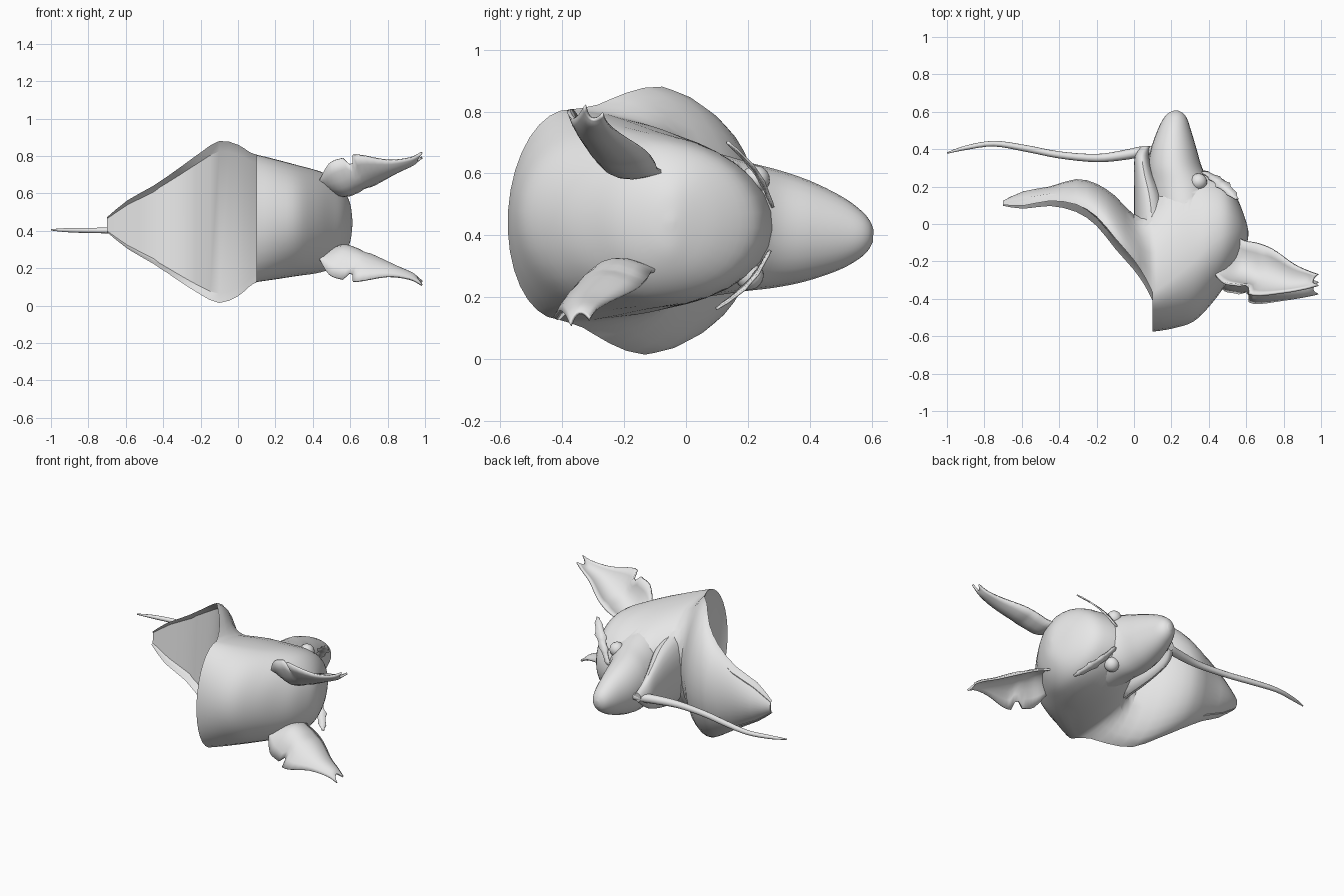
import bpy, bmesh, math
from mathutils import Vector

if "Cube" in bpy.data.objects:
    bpy.data.objects.remove(bpy.data.objects["Cube"])

skin = bpy.data.materials.new("pale_grey")
skin.diffuse_color = (0.8, 0.8, 0.8, 1)
skin.use_nodes = True
skin.node_tree.nodes["Principled BSDF"].inputs["Base Color"].default_value = skin.diffuse_color


def place(x, y, w):
    # w is the sideways offset from the head's slightly tilted symmetry plane
    return Vector((x, y + 0.065 * w, 0.44 - 0.07 * y + w))


def interp(rows, t):
    # smooth interpolation through a list of rows
    i = min(int(t), len(rows) - 2)
    f = t - i
    a, b, c, d = (rows[max(0, min(len(rows) - 1, i + k))] for k in (-1, 0, 1, 2))
    return [0.5 * (2 * q + (r - p) * f + (2 * p - 5 * q + 4 * r - s) * f * f
                   + (3 * q - p - 3 * r + s) * f ** 3) for p, q, r, s in zip(a, b, c, d)]


def smooth(ob, angle):
    bpy.ops.object.select_all(action='DESELECT')
    ob.select_set(True)
    bpy.context.view_layer.objects.active = ob
    bpy.ops.object.shade_smooth_by_angle(angle=math.radians(angle))


def finish(name, bm, angle=40, solid=0):
    bmesh.ops.remove_doubles(bm, verts=bm.verts, dist=0.0005)
    bmesh.ops.recalc_face_normals(bm, faces=bm.faces)
    me = bpy.data.meshes.new(name)
    bm.to_mesh(me)
    bm.free()
    ob = bpy.data.objects.new(name, me)
    bpy.context.collection.objects.link(ob)
    me.materials.append(skin)
    if solid:
        m = ob.modifiers.new("thickness", 'SOLIDIFY')
        m.thickness = solid
        m.offset = 0
    smooth(ob, angle)
    return ob


def skin_rows(bm, rings, closed=False, caps=False):
    vs = [[bm.verts.new(p) for p in r] for r in rings]
    n = len(vs[0])
    for a, b in zip(vs, vs[1:]):
        for j in range(n if closed else n - 1):
            k = (j + 1) % n
            bm.faces.new((a[j], a[k], b[k], b[j]))
    if caps:
        bm.faces.new(vs[0])
        bm.faces.new(vs[-1])
    return vs


# Skull: x, back y, widest y, front y, half width
skull = [(0.10, -0.575, -0.39, 0.17, 0.34), (0.20, -0.56, -0.32, 0.26, 0.32),
         (0.32, -0.52, -0.22, 0.285, 0.295), (0.42, -0.42, -0.12, 0.265, 0.275),
         (0.50, -0.31, -0.07, 0.22, 0.245), (0.56, -0.22, -0.05, 0.12, 0.185),
         (0.60, -0.12, -0.05, 0.01, 0.10), (0.612, -0.06, -0.05, -0.04, 0.01)]
# Neck flap: x, rim y, front y, half width
flap = [(-0.70, 0.10, 0.125, 0.04), (-0.59, 0.09, 0.175, 0.13), (-0.45, 0.11, 0.20, 0.21),
        (-0.31, 0.085, 0.24, 0.305), (-0.20, 0.015, 0.215, 0.38), (-0.10, -0.105, 0.15, 0.433),
        (0.0, -0.22, 0.05, 0.405), (0.06, -0.31, 0.09, 0.36), (0.10, -0.39, 0.17, 0.34)]


def arc(x, y0, y1, w, n=16):
    e = 1 + 0.25 * max(0, min(1, (0.1 - x) / 0.2))
    return [place(x, y0 + (y1 - y0) * max(0, math.cos(t)) ** e, w * math.sin(t))
            for t in [math.pi * (k / n - 0.5) for k in range(n + 1)]]


bm = bmesh.new()
rings = []
for i in range(29):
    x, yb, ym, yf, w = interp(skull, i / 4)
    rings.append(arc(x, ym, yf, w) + arc(x, ym, yb, w)[-2:0:-1])
skin_rows(bm, rings, closed=True)
bm.faces.new([bm.verts.new(p) for p in rings[-1]])
flap_rows = [interp(flap, i / 2) for i in range(17)]
skin_rows(bm, [arc(*r) for r in flap_rows])

# Panel closing the cut neck, sunk just inside the rim
panel = []
for x, y, yf, w in flap_rows:
    d = min(0.04, (yf - y) * 0.5)
    panel.append([place(x, y, -w), place(x, y + d, -w * 0.88),
                  place(x, y + d, w * 0.88), place(x, y, w)])
skin_rows(bm, panel)
x, yb, ym, yf, w = skull[0]
ts = [math.pi * (k / 16 - 0.5) for k in range(17)]
back = [place(x, ym + (yb - ym) * math.cos(t), w * math.sin(t)) for t in ts]
inner = [place(x + 0.02, ym + 0.03 + (yb - ym) * 0.9 * math.cos(t), w * 0.88 * math.sin(t)) for t in ts]
skin_rows(bm, [back, inner])
bm.faces.new([bm.verts.new(p) for p in inner])
# strip that joins the sunk panel to the sunk back wall, then close what is left
skin_rows(bm, [[panel[-1][1], panel[-1][2]], [inner[0], inner[-1]]])
bmesh.ops.remove_doubles(bm, verts=bm.verts, dist=0.0005)
bmesh.ops.holes_fill(bm, edges=[e for e in bm.edges if e.is_boundary], sides=0)
head = finish("head_and_neck", bm, 28)


def muzzle(name, rows, steps=5, n=24):
    # rows: y, low x, high x, half width
    bm = bmesh.new()
    rings = []
    for i in range((len(rows) - 1) * steps + 1):
        y, a, b, w = interp(rows, i / steps)
        rings.append([place((a + b) / 2 + (b - a) / 2 * math.cos(2 * math.pi * k / n), y,
                            w * math.sin(2 * math.pi * k / n)) for k in range(n)])
    skin_rows(bm, rings, closed=True, caps=True)
    return finish(name, bm, 60)


snout = muzzle("snout", [
    (-0.08, 0.10, 0.45, 0.25), (0.08, 0.09, 0.45, 0.232), (0.2, 0.08, 0.42, 0.207),
    (0.3, 0.075, 0.365, 0.188), (0.4, 0.09, 0.335, 0.16), (0.5, 0.125, 0.305, 0.118),
    (0.56, 0.155, 0.285, 0.08), (0.59, 0.18, 0.265, 0.05), (0.605, 0.21, 0.24, 0.02)])
jaw = muzzle("lower_jaw", [
    (-0.06, 0.0, 0.20, 0.24), (0.12, 0.0, 0.17, 0.20), (0.26, 0.0, 0.11, 0.145),
    (0.36, 0.005, 0.08, 0.09), (0.415, 0.04, 0.085, 0.03)])

# Merge snout and jaw into the head so no hidden surfaces remain
for part in (snout, jaw):
    m = head.modifiers.new("merge", 'BOOLEAN')
    m.operation = 'UNION'
    m.solver = 'EXACT'
    m.object = part
    bpy.context.view_layer.objects.active = head
    bpy.ops.object.modifier_apply(modifier=m.name)
    bpy.data.objects.remove(part)
smooth(head, 32)

# Long tongue: x, y, radius
tongue = [(0.10, 0.395, 0.024), (0.04, 0.388, 0.028), (-0.05, 0.37, 0.027), (-0.20, 0.353, 0.022),
          (-0.40, 0.37, 0.019), (-0.58, 0.405, 0.018), (-0.75, 0.43, 0.015), (-0.90, 0.408, 0.012),
          (-1.0, 0.38, 0.004)]
bm = bmesh.new()
rings = []
for i in range(33):
    x, y, r = interp(tongue, i / 4)
    rings.append([place(x, y + r * math.cos(k * math.pi / 5), r * math.sin(k * math.pi / 5) - 0.008)
                  for k in range(10)])
skin_rows(bm, rings, closed=True, caps=True)
finish("tongue", bm, 60)

# Ear rows: front edge, cupped middle, ragged outer edge
ear = [(0.52, -0.06, 0.15, 0.46, -0.20, 0.17, 0.43, -0.28, 0.20),
       (0.59, -0.10, 0.165, 0.55, -0.25, 0.145, 0.485, -0.335, 0.295),
       (0.66, -0.115, 0.19, 0.63, -0.28, 0.17, 0.56, -0.35, 0.325),
       (0.74, -0.15, 0.225, 0.72, -0.30, 0.205, 0.64, -0.40, 0.338),
       (0.85, -0.23, 0.27, 0.84, -0.325, 0.255, 0.80, -0.385, 0.312),
       (0.93, -0.27, 0.30, 0.93, -0.325, 0.292, 0.92, -0.365, 0.325),
       (0.985, -0.29, 0.333, 0.955, -0.325, 0.315, 0.985, -0.35, 0.355)]
# Brow tuft centre line: x, y, w, width
tuft = [(0.37, 0.275, 0.07, 0.012), (0.43, 0.235, 0.15, 0.025), (0.49, 0.18, 0.215, 0.032),
        (0.55, 0.115, 0.27, 0.01)]

for side, label in ((1, "left"), (-1, "right")):
    bm = bmesh.new()
    rings = []
    for i in range(25):
        r = interp(ear, i / 4)
        a, b, c = Vector(r[0:3]), Vector(r[3:6]), Vector(r[6:9])
        if i in (9, 10):
            c = c.lerp(b, 0.25)  # notch in the outer edge
        ctrl = b * 2 - (a + c) / 2
        pts = [a * (1 - t) ** 2 + ctrl * 2 * t * (1 - t) + c * t * t for t in [k / 8 for k in range(9)]]
        rings.append([place(p.x, p.y, side * p.z) for p in pts])
    skin_rows(bm, rings)
    finish(label + "_ear", bm, 50, 0.012)

    # Ragged brow tuft
    bm = bmesh.new()
    rings = []
    for i in range(13):
        x, y, w, h = interp(tuft, i / 4)
        h *= 1.2 if i % 3 == 1 else 0.85
        rings.append([place(x - h, y - 0.2 * h, side * w), place(x + h, y + 0.25 * h, side * w)])
    skin_rows(bm, rings)
    finish(label + "_brow_tuft", bm, 40, 0.008)

    # Eye
    bm = bmesh.new()
    bmesh.ops.create_uvsphere(bm, u_segments=16, v_segments=10, radius=0.046)
    bmesh.ops.translate(bm, verts=bm.verts, vec=place(0.345, 0.215, side * 0.155))
    finish(label + "_eye", bm, 60)
